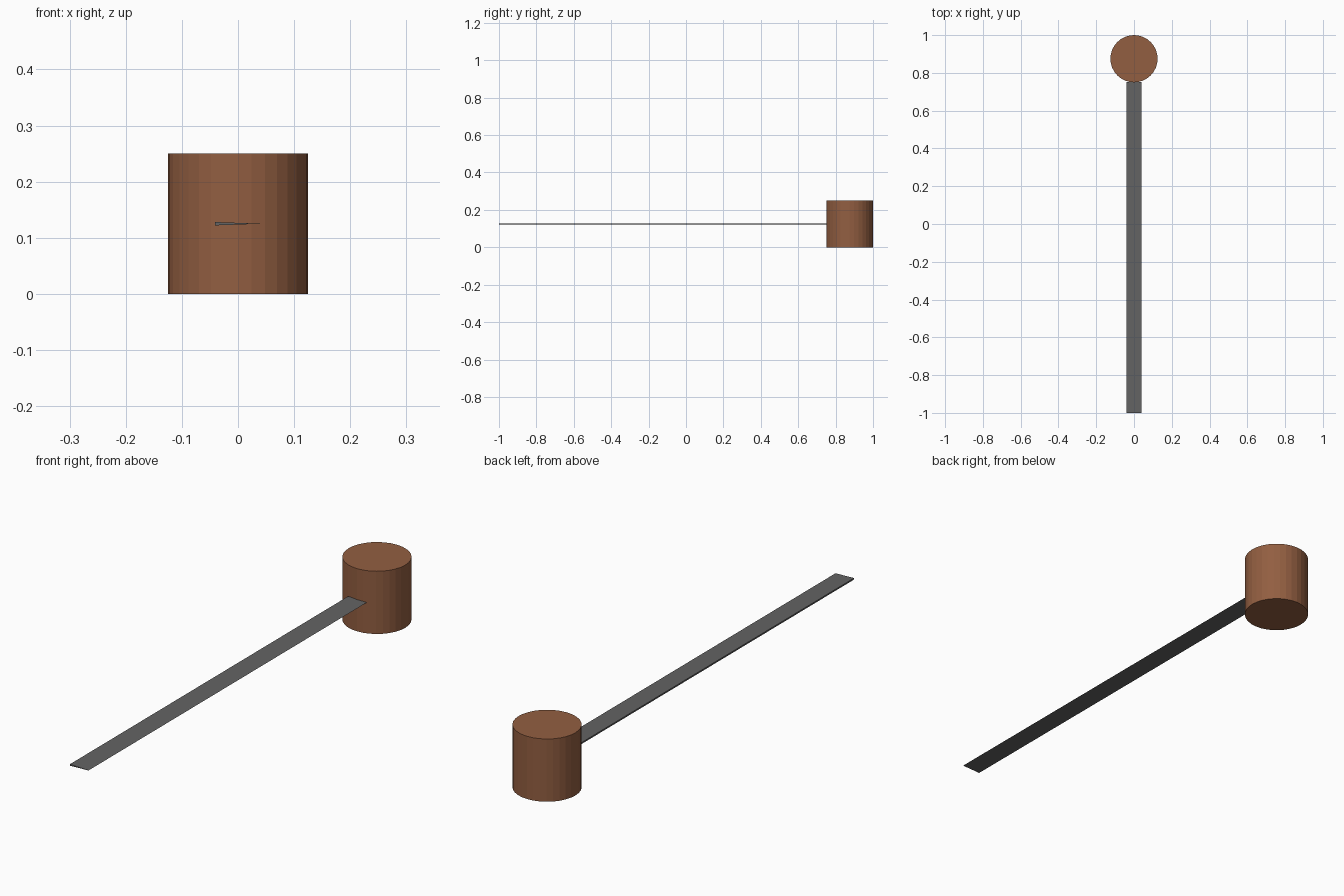
import bpy, bmesh

if "Cube" in bpy.data.objects:
    bpy.data.objects.remove(bpy.data.objects["Cube"])


def material(name, rgb):
    m = bpy.data.materials.new(name)
    m.diffuse_color = (*rgb, 1)
    m.use_nodes = True
    m.node_tree.nodes["Principled BSDF"].inputs["Base Color"].default_value = m.diffuse_color
    return m


def add_object(name, bm, mat):
    bmesh.ops.recalc_face_normals(bm, faces=bm.faces)
    mesh = bpy.data.meshes.new(name)
    bm.to_mesh(mesh)
    bm.free()
    mesh.materials.append(mat)
    obj = bpy.data.objects.new(name, mesh)
    bpy.context.collection.objects.link(obj)
    return obj


brown = material("brown wood", (0.29, 0.113, 0.053))
grey = material("dark grey metal", (0.127, 0.127, 0.127))

# Upright cylindrical block at the back end
bm = bmesh.new()
bmesh.ops.create_cone(bm, cap_ends=True, segments=32,
                      radius1=0.125, radius2=0.125, depth=0.25)
block = add_object("round_block", bm, brown)
block.location = (0, 0.875, 0.125)

# Long blade: wedge section, thick spine on -x, sharp edge on +x
bm = bmesh.new()
section = [(-0.041, 0.122), (0.041, 0.125), (-0.041, 0.128)]
face = bm.faces.new([bm.verts.new((x, -1.0, z)) for x, z in section])
ext = bmesh.ops.extrude_face_region(bm, geom=[face], use_keep_orig=True)
bmesh.ops.translate(bm, vec=(0, 1.752, 0),
                    verts=[v for v in ext["geom"] if isinstance(v, bmesh.types.BMVert)])
add_object("blade", bm, grey)
